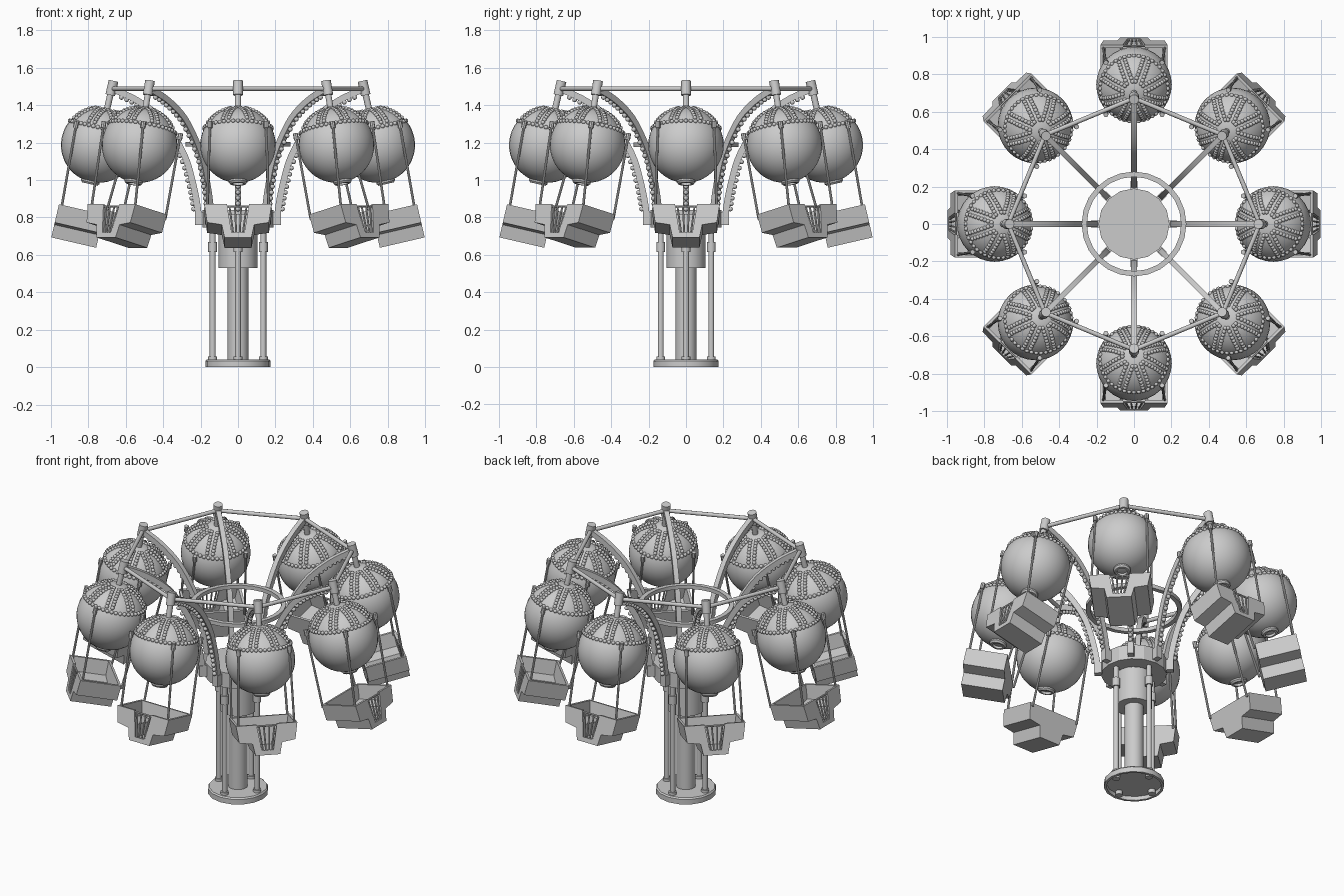
import bpy, bmesh, math
from math import sin, cos, pi, radians
from mathutils import Vector, Matrix

if "Cube" in bpy.data.objects:
    bpy.data.objects.remove(bpy.data.objects["Cube"])

N = 8
TIP = Vector((0.665, 0, 1.53))
TILT = radians(13)


def finish(bm, name, mats=(Matrix(),), angle=35):
    """Turn a bmesh into one object per matrix, sharing the mesh."""
    bmesh.ops.recalc_face_normals(bm, faces=bm.faces)
    me = bpy.data.meshes.new(name)
    bm.to_mesh(me)
    bm.free()
    me.polygons.foreach_set("use_smooth", [True] * len(me.polygons))
    me.set_sharp_from_angle(angle=radians(angle))
    for i, m in enumerate(mats):
        ob = bpy.data.objects.new(f"{name}_{i + 1}" if len(mats) > 1 else name, me)
        ob.matrix_world = m
        bpy.context.collection.objects.link(ob)


def rod(bm, a, b, r, seg=12):
    a, b = Vector(a), Vector(b)
    d = b - a
    m = Matrix.Translation((a + b) / 2) @ d.to_track_quat('Z', 'Y').to_matrix().to_4x4()
    bmesh.ops.create_cone(bm, cap_ends=True, segments=seg, radius1=r, radius2=r,
                          depth=d.length, matrix=m)


def lathe(bm, prof, seg, z=0, closed=False):
    rings = [[bm.verts.new((r * cos(2 * pi * i / seg), r * sin(2 * pi * i / seg), h + z))
              for i in range(seg)] for r, h in prof]
    pairs = list(zip(rings, rings[1:])) + ([(rings[-1], rings[0])] if closed else [])
    for p, q in pairs:
        for i in range(seg):
            j = (i + 1) % seg
            bm.faces.new((p[i], p[j], q[j], q[i]))
    if not closed:
        bm.faces.new(rings[0])
        bm.faces.new(rings[-1])


def prism(bm, pts, x0, x1):
    a = [bm.verts.new((x0, y, z)) for y, z in pts]
    b = [bm.verts.new((x1, y, z)) for y, z in pts]
    bm.faces.new(a)
    bm.faces.new(b[::-1])
    for i in range(len(a)):
        j = (i + 1) % len(a)
        bm.faces.new((a[i], a[j], b[j], b[i]))


def bulb(bm, p, r=0.0115):
    bmesh.ops.create_icosphere(bm, subdivisions=2, radius=r, matrix=Matrix.Translation(p))


spin = [Matrix.Rotation(2 * pi * i / N, 4, 'Z') for i in range(N)]
unit = [m @ Matrix.Translation(TIP) @ Matrix.Rotation(-TILT, 4, 'Y') for m in spin]

# Base plate, hollow underneath
bm = bmesh.new()
lathe(bm, [(0.01, 0.025), (0.16, 0.025), (0.16, 0), (0.175, 0), (0.175, 0.032),
           (0.168, 0.04), (0.01, 0.04)], 16)
finish(bm, "base_plate")

# Central column with collar and hub drum
bm = bmesh.new()
rod(bm, (0, 0, 0.03), (0, 0, 0.6), 0.056, 24)
finish(bm, "column")
bm = bmesh.new()
lathe(bm, [(0.105, 0.53), (0.105, 0.74)], 24)
finish(bm, "column_collar")
bm = bmesh.new()
lathe(bm, [(0.19, 0.745), (0.19, 0.84)], 16)
finish(bm, "hub", angle=15)

# Four support posts
bm = bmesh.new()
for i in range(4):
    x, y = 0.135 * cos(i * pi / 2), 0.135 * sin(i * pi / 2)
    for z0, z1, r in ((0.005, 0.76, 0.016), (0.0, 0.025, 0.022),
                      (0.04, 0.056, 0.024), (0.615, 0.67, 0.024)):
        rod(bm, (x, y, z0), (x, y, z1), r)
finish(bm, "support_posts")

# Curved arms: smooth path through a few (radius, height) points
ctrl = [Vector(p) for p in ((0.212, 0.70), (0.212, 0.82), (0.238, 0.97), (0.29, 1.14),
                            (0.40, 1.315), (0.53, 1.42), (0.668, 1.485), (0.78, 1.53))]
path = []
for k in range(1, len(ctrl) - 2):
    p0, p1, p2, p3 = ctrl[k - 1:k + 3]
    for s in range(5):
        t = s / 5
        path.append(0.5 * (2 * p1 + (p2 - p0) * t + (2 * p0 - 5 * p1 + 4 * p2 - p3) * t * t
                           + (3 * p1 - p0 - 3 * p2 + p3) * t ** 3))
path.append(ctrl[-2])
frames = []
for i, p in enumerate(path):
    d = (path[min(i + 1, len(path) - 1)] - path[max(i - 1, 0)]).normalized()
    frames.append((p, Vector((d.y, -d.x))))   # normal points outward and down
bm = bmesh.new()
prev = None
for p, n in frames:
    ring = []
    for y, k in ((-0.015, -1), (0.015, -1), (0.015, 1), (-0.015, 1)):
        q = p + n * 0.017 * k
        ring.append(bm.verts.new((q.x, y, q.y)))
    if prev:
        for i in range(4):
            j = (i + 1) % 4
            bm.faces.new((prev[i], prev[j], ring[j], ring[i]))
    else:
        bm.faces.new(ring)
    prev = ring
bm.faces.new(prev)
prism(bm, [(-0.018, 0.76), (0.018, 0.76), (0.018, 0.83), (-0.018, 0.83)], 0.17, 0.23)
finish(bm, "arm", spin)

# Bulbs along the outer side of each arm
bm = bmesh.new()
for p, n in frames[1:-2]:
    q = p + n * 0.023
    bulb(bm, (q.x, 0, q.y), 0.013)
finish(bm, "arm_bulbs", spin, 60)

# Bracing ring between the arms, and rods joining the arm tips
bm = bmesh.new()
lathe(bm, [(0.252, 1.178), (0.28, 1.178), (0.28, 1.202), (0.252, 1.202)], 24, closed=True)
finish(bm, "arm_ring")
bm = bmesh.new()
e = Vector((0.672, 0, 1.488))
rod(bm, e, spin[1] @ e, 0.012)
finish(bm, "tip_rod", spin)

# Hanger: cap and thinner pin (local z runs up the tilted axis)
bm = bmesh.new()
rod(bm, (0, 0, 0), (0, 0, -0.078), 0.026, 16)
rod(bm, (0, 0, -0.07), (0, 0, -0.17), 0.017)
finish(bm, "hanger", unit)

# Balloon with mouth ring
R, C = 0.202, Vector((0, 0, -0.352))
bm = bmesh.new()
bmesh.ops.create_uvsphere(bm, u_segments=32, v_segments=20, radius=R, matrix=Matrix.Translation(C))
finish(bm, "balloon", unit)
bm = bmesh.new()
lathe(bm, [(0.03, -0.54), (0.05, -0.54), (0.05, -0.556), (0.042, -0.566), (0.03, -0.566)],
      20, closed=True)
finish(bm, "balloon_mouth", unit)


def on_balloon(theta, az, r=R):
    return C + r * Vector((sin(theta) * cos(az), sin(theta) * sin(az), cos(theta)))


# Balloon bulbs: one ring plus eight double rows
bm = bmesh.new()
RING = radians(63)
for i in range(44):
    bulb(bm, on_balloon(RING, 2 * pi * i / 44))
for i in range(8):
    for k in range(8):
        th = radians(18 + 5.4 * k)
        off = min(0.017 / (R * sin(th)), 0.3)
        for s in (-1, 1):
            bulb(bm, on_balloon(th, (i + 0.5) * pi / 4 + s * off))
finish(bm, "balloon_bulbs", unit, 60)

# Suspension rods with brackets at the balloon
bm = bmesh.new()
for sx in (-1, 1):
    for sy in (-1, 1):
        top = Vector((sx * 0.143, sy * 0.15, C.z + 0.085))
        rod(bm, top, (sx * 0.118, sy * 0.165, -0.73), 0.007, 8)
        rod(bm, top + Vector((0, 0, 0.012)), top - Vector((0, 0, 0.025)), 0.013, 8)
finish(bm, "suspension_rods", unit)

# Gondola: T-shaped tub with an inner wall and a notched outer wall
half = [(0.18, -0.708), (0.165, -0.808), (0.087, -0.82), (0.072, -0.89)]
inner = [(0.165, -0.708), (0.152, -0.794), (0.075, -0.806), (0.06, -0.876)]


def mirror(p):
    return [(-y, z) for y, z in p]


outline = mirror(half) + half[::-1]
notch = [(0.06, -0.708), (0.034, -0.862)]
bm = bmesh.new()
prism(bm, outline + inner + mirror(inner)[::-1], -0.096, 0.12)
prism(bm, outline, -0.11, -0.096)
prism(bm, outline + notch + mirror(notch)[::-1], 0.12, 0.136)
finish(bm, "gondola", unit)

# Fan-shaped gate bars in the notch
bm = bmesh.new()
for f in (-1, -0.36, 0.36, 1):
    rod(bm, (0.128, f * 0.046, -0.715), (0.128, f * 0.026, -0.865), 0.005, 8)
rod(bm, (0.128, -0.06, -0.718), (0.128, 0.06, -0.718), 0.006, 8)
finish(bm, "gate_bars", unit)
